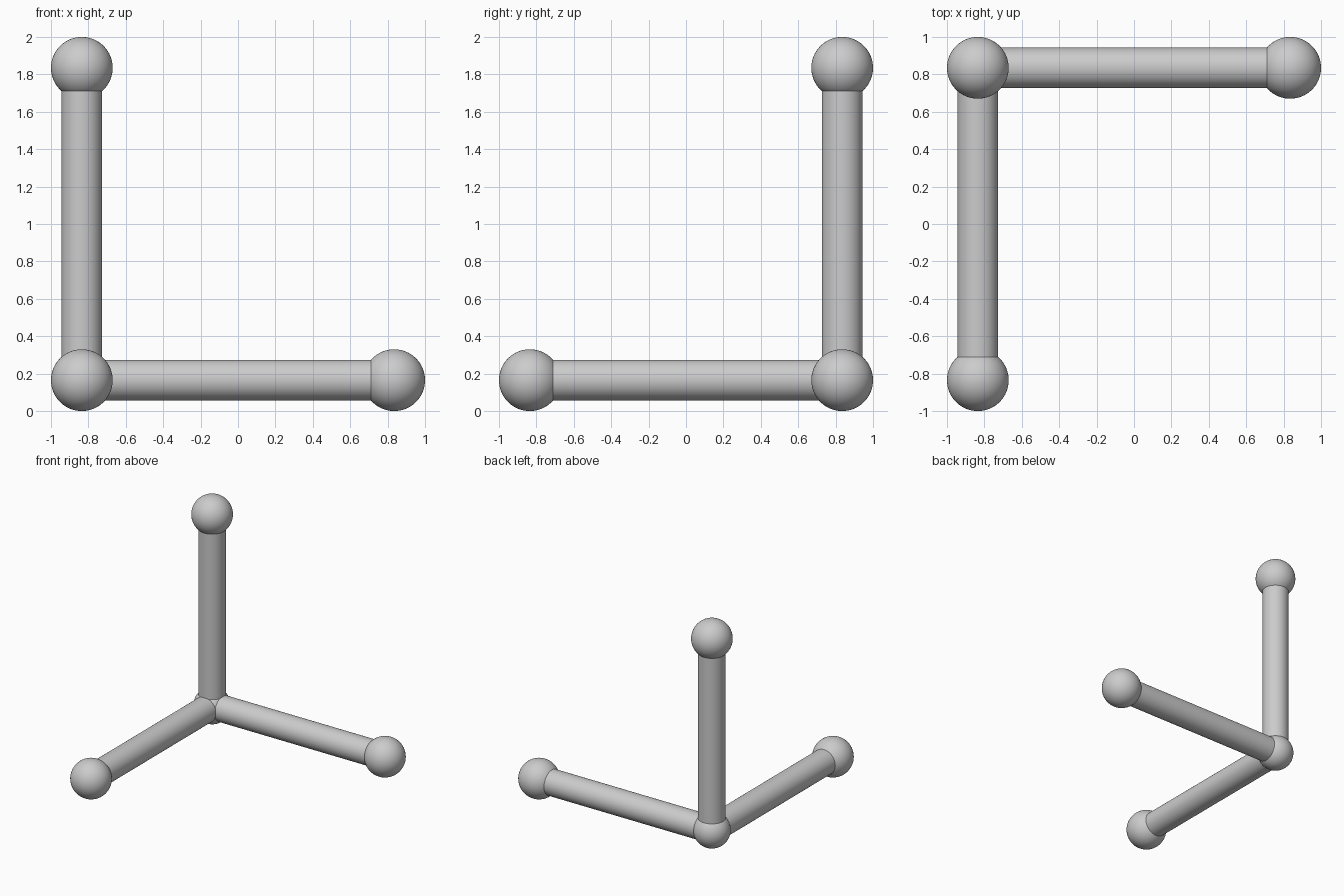
import bpy
from mathutils import Vector

if "Cube" in bpy.data.objects:
    bpy.data.objects.remove(bpy.data.objects["Cube"])

BALL_R, HUB_R, ROD_R = 0.165, 0.149, 0.109
CORNER = Vector((-0.835, 0.835, 0.165))
SPAN = 1.67


def smooth(name):
    ob = bpy.context.object
    ob.name = name
    bpy.ops.object.shade_smooth_by_angle()
    return ob


def ball(name, centre, radius):
    bpy.ops.mesh.primitive_uv_sphere_add(segments=64, ring_count=32, radius=radius, location=centre)
    return smooth(name)


def rod(name, start, end):
    axis = end - start
    bpy.ops.mesh.primitive_cylinder_add(vertices=64, radius=ROD_R, depth=axis.length,
                                        location=(start + end) / 2)
    ob = smooth(name)
    ob.rotation_mode = 'QUATERNION'
    ob.rotation_quaternion = axis.to_track_quat('Z', 'Y')
    return ob


# Slightly smaller ball where the three rods meet
ball("corner_ball", CORNER, HUB_R)

# Three perpendicular rods, each capped with a ball
for label, direction in (("right", (1, 0, 0)), ("front", (0, -1, 0)), ("upright", (0, 0, 1))):
    tip = CORNER + Vector(direction) * SPAN
    rod(label + "_rod", CORNER, tip)
    ball(label + "_end_ball", tip, BALL_R)
